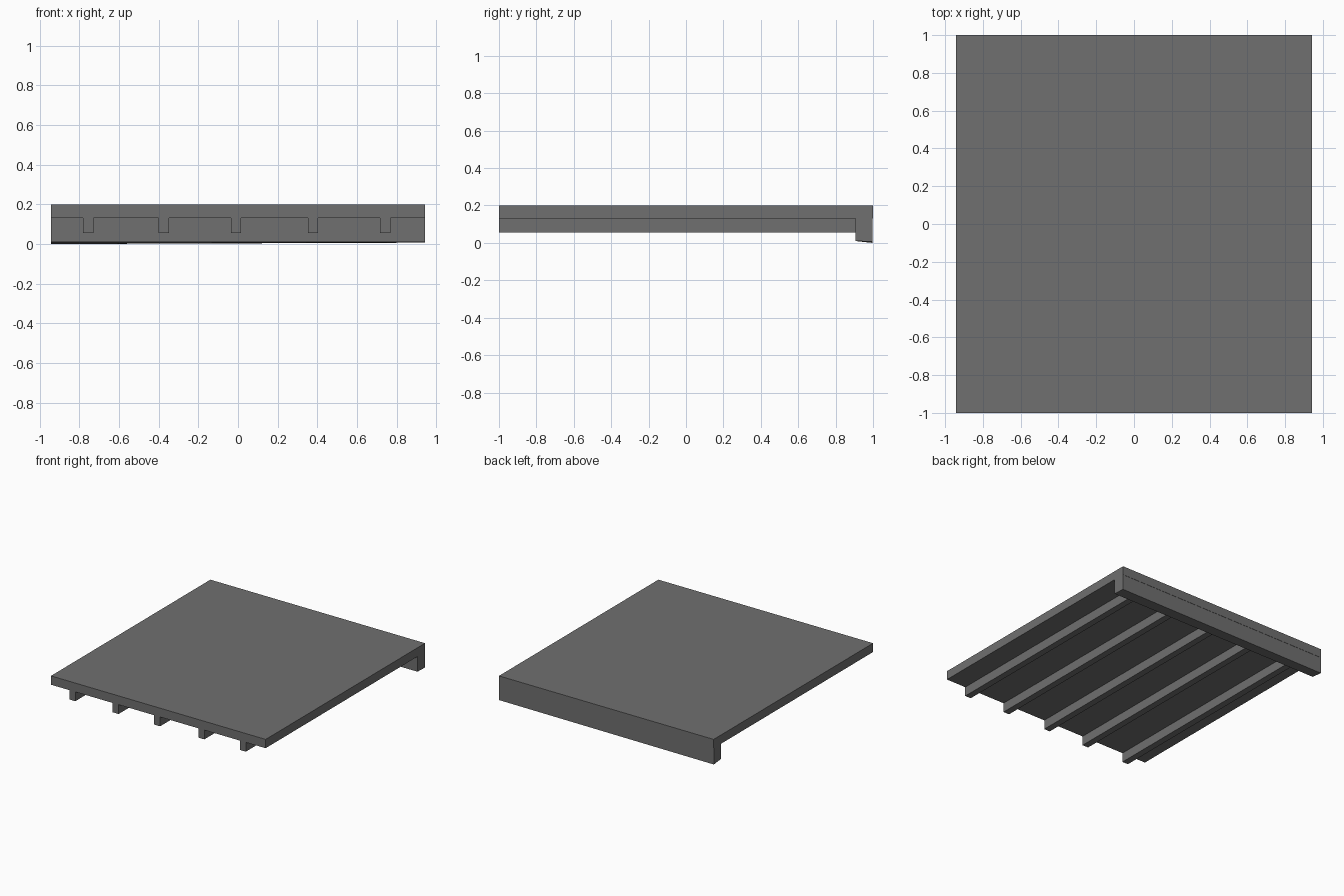
import bpy
from mathutils import Vector

cube = bpy.data.objects.get("Cube")
if cube:
    bpy.data.objects.remove(cube, do_unlink=True)

# Single grey finish
grey = bpy.data.materials.new("dark_grey")
grey.use_nodes = True
colour = (0.16, 0.16, 0.16, 1)
grey.diffuse_color = colour
grey.node_tree.nodes["Principled BSDF"].inputs["Base Color"].default_value = colour


def box(name, low, high):
    low, high = Vector(low), Vector(high)
    bpy.ops.mesh.primitive_cube_add(size=1)
    ob = bpy.context.object
    ob.name = name
    for v in ob.data.vertices:
        v.co = (low + high) / 2 + v.co * (high - low)
    ob.data.materials.append(grey)
    return ob


HALF_X, SLAB_Z, TOP_Z = 0.943, 0.13, 0.2
BEAM_Y, BEAM_Z = 0.905, 0.01

# Deck slab
box("deck_slab", (-HALF_X, -1, SLAB_Z), (HALF_X, 1, TOP_Z))

# Joists running front to back under the slab
for i, x in enumerate((-0.755, -0.375, -0.01, 0.378, 0.743)):
    box(f"joist_{i + 1}", (x - 0.026, -1, 0.056), (x + 0.026, BEAM_Y, SLAB_Z))

# Rear beam, its back lower edge dipping slightly to one end
beam = box("rear_beam", (-HALF_X, BEAM_Y, BEAM_Z), (HALF_X, 0.998, SLAB_Z))
for v in beam.data.vertices:
    if v.co.z < 0.05 and v.co.y > 0.95:
        v.co.z = 0 if v.co.x < 0 else 0.007
